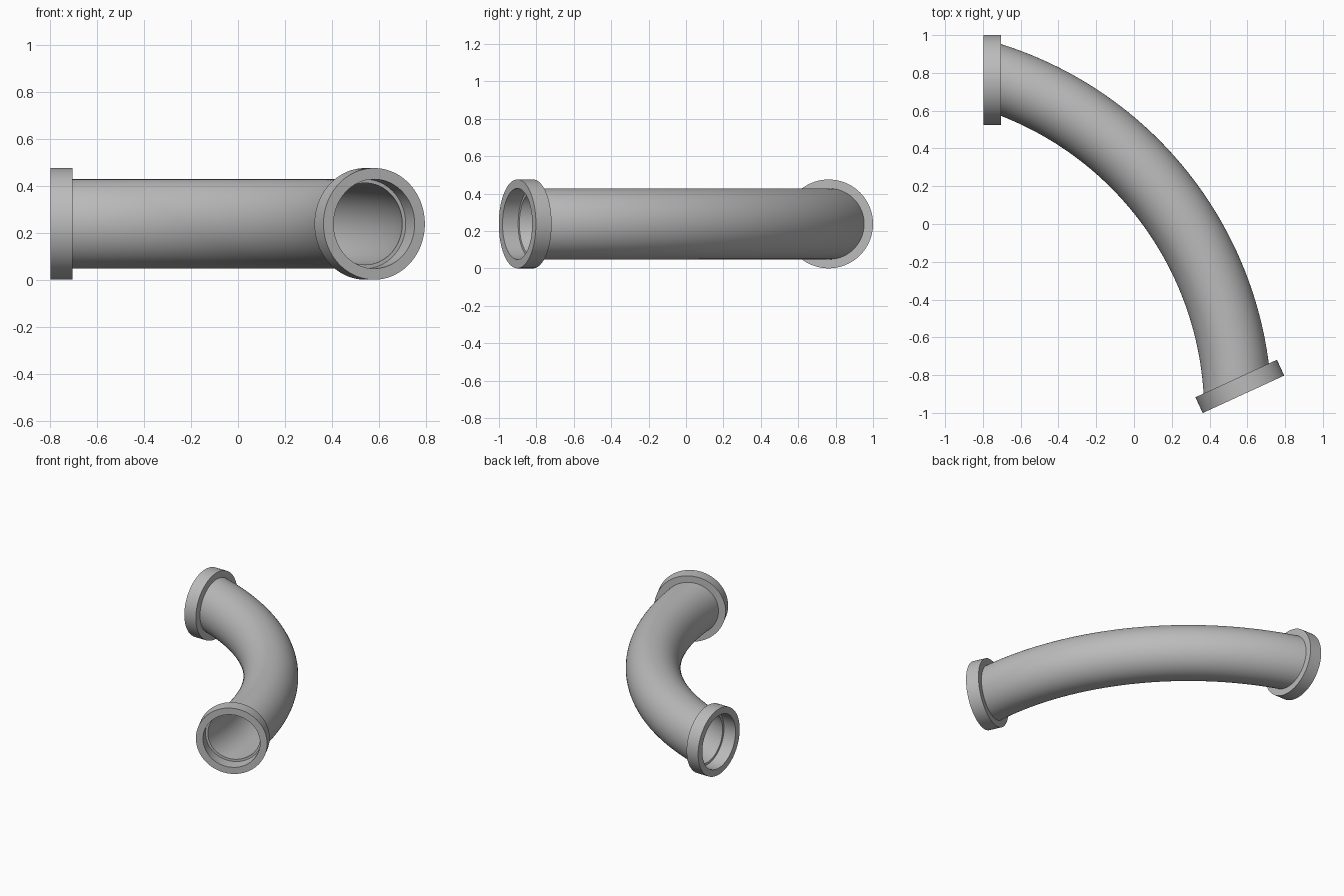
import bpy
import bmesh
import math
from mathutils import Matrix, Vector

cube = bpy.data.objects.get("Cube")
if cube:
    bpy.data.objects.remove(cube, do_unlink=True)

SIDES = 96
STEPS = 64
TURN = math.radians(65.3)
FLANGE_R, PIPE_R, BORE_R = 0.2375, 0.19, 0.174
FLANGE_T = 0.092
start = Vector((-0.705, 0.7625, FLANGE_R))
end = Vector((0.541, -0.818, FLANGE_R))

grey = bpy.data.materials.new("pipe grey")
grey.use_nodes = True
grey.diffuse_color = (0.5, 0.5, 0.5, 1)
grey.node_tree.nodes["Principled BSDF"].inputs["Base Color"].default_value = (0.5, 0.5, 0.5, 1)

# Pivot about which the start section swings round to the end section
chord = end - start
side = Vector((chord.y, -chord.x, 0)).normalized()
pivot = (start + end) / 2 + side * (chord.length / 2 / math.tan(TURN / 2))


def circle(bm, centre, radius):
    """Ring of vertices in the plane facing along x."""
    angles = [2 * math.pi * i / SIDES for i in range(SIDES)]
    return [bm.verts.new(centre + radius * Vector((0, math.cos(a), math.sin(a))))
            for a in angles]


def bridge(bm, a, b):
    for i in range(SIDES):
        j = (i + 1) % SIDES
        bm.faces.new((a[i], a[j], b[j], b[i]))


def finish(bm, name):
    bmesh.ops.recalc_face_normals(bm, faces=bm.faces)
    mesh = bpy.data.meshes.new(name)
    bm.to_mesh(mesh)
    bm.free()
    obj = bpy.data.objects.new(name, mesh)
    bpy.context.collection.objects.link(obj)
    mesh.materials.append(grey)
    bpy.ops.object.select_all(action="DESELECT")
    obj.select_set(True)
    bpy.context.view_layer.objects.active = obj
    bpy.ops.object.shade_smooth_by_angle(angle=math.radians(30))
    return obj


# Hollow curved pipe: sweep outer and inner circles about the pivot
bm = bmesh.new()
walls = []
for radius in (PIPE_R, BORE_R):
    rings = []
    for s in range(STEPS + 1):
        ring = circle(bm, start, radius)
        swing = Matrix.Rotation(-TURN * s / STEPS, 3, "Z")
        bmesh.ops.rotate(bm, verts=ring, cent=pivot, matrix=swing)
        rings.append(ring)
    for a, b in zip(rings, rings[1:]):
        bridge(bm, a, b)
    walls.append(rings)
for tip in (0, -1):
    bridge(bm, walls[0][tip], walls[1][tip])
finish(bm, "curved_pipe")


# Socket collars at both ends
def collar(name, centre, angle, direction):
    bm = bmesh.new()
    shift = Vector((direction * FLANGE_T, 0, 0))
    origin = Vector((0, 0, 0))
    loops = [circle(bm, origin, FLANGE_R), circle(bm, shift, FLANGE_R),
             circle(bm, shift, PIPE_R), circle(bm, origin, PIPE_R)]
    for a, b in zip(loops, loops[1:] + loops[:1]):
        bridge(bm, a, b)
    turn = Matrix.Translation(centre) @ Matrix.Rotation(angle, 4, "Z")
    bmesh.ops.transform(bm, matrix=turn, verts=bm.verts)
    finish(bm, name)


collar("back_collar", start, 0, -1)
collar("front_collar", end, -TURN, 1)
